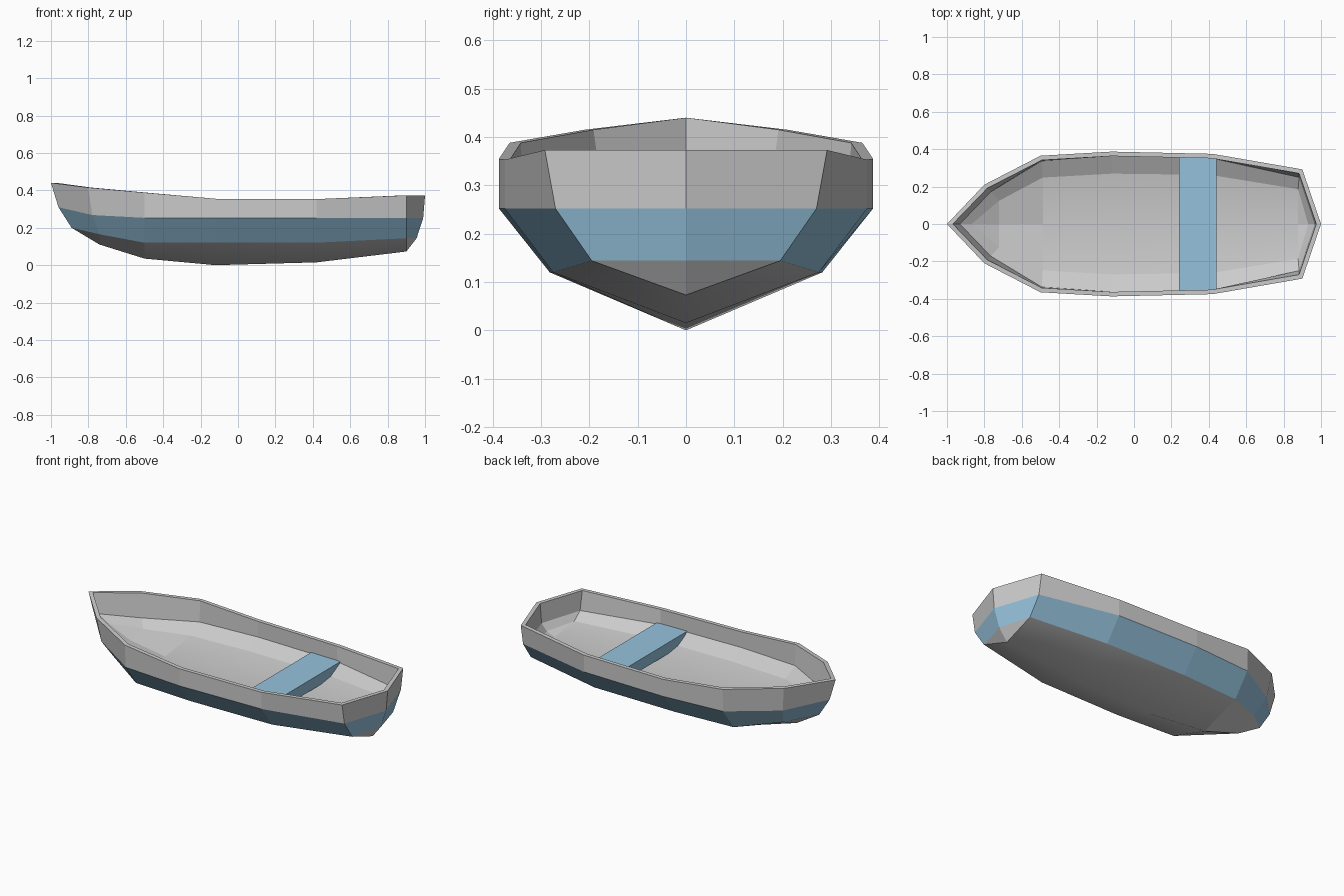
import bpy, bmesh
from mathutils import Vector

if "Cube" in bpy.data.objects:
    bpy.data.objects.remove(bpy.data.objects["Cube"])

# Half outlines from bow to stern: (x, y, z)
SHEER = [(-1, 0, .44), (-.8, .21, .415), (-.5, .365, .388), (-.12, .387, .355),
         (.42, .375, .353), (.9, .292, .373), (1, 0, .373)]
BAND = [(-.96, 0, .31), (-.78, .19, .268), (-.5, .36, .253), (-.12, .387, .252),
        (.42, .375, .252), (.9, .27, .252), (.99, 0, .252)]
CHINE = [(-.89, 0, .2), (-.74, .13, .165), (-.5, .26, .12), (-.12, .282, .12),
         (.42, .275, .12), (.9, .195, .144), (.955, 0, .144)]
KEEL = [(-.89, 0, .2), (-.74, 0, .11), (-.5, 0, .035), (-.12, 0, 0),
        (.42, 0, .015), (.9, 0, .073), (.9, 0, .073)]
THICK = .024
FLOOR_DEPTH = .36  # how far the raised inner floor follows the bottom

blue = bpy.data.materials.new("blue_paint")
blue.diffuse_color = (.3, .54, .72, 1)
blue.use_nodes = True
blue.node_tree.nodes["Principled BSDF"].inputs["Base Color"].default_value = blue.diffuse_color


def make(name, faces, mat=None):
    """Weld a list of (points, smooth) faces into one object."""
    bm = bmesh.new()
    for pts, smooth in faces:
        uniq = []
        for p in pts:
            if all((p - q).length > 1e-5 for q in uniq):
                uniq.append(p)
        if len(uniq) > 2:
            bm.faces.new([bm.verts.new(p) for p in uniq]).smooth = smooth
    bmesh.ops.remove_doubles(bm, verts=bm.verts, dist=1e-5)
    me = bpy.data.meshes.new(name)
    bm.to_mesh(me)
    bm.free()
    ob = bpy.data.objects.new(name, me)
    bpy.context.collection.objects.link(ob)
    if mat:
        me.materials.append(mat)
    return ob


def ring(half):
    pts = [Vector(p) for p in half]
    return pts + [Vector((p.x, -p.y, p.z)) for p in reversed(pts[1:-1])]


def strip(a, b, smooth=False, flip=False):
    """Faces between two rings; smooth applies to the middle of the boat only."""
    out = []
    for i in range(len(a)):
        j = (i + 1) % len(a)
        quad = [a[i], a[j], b[j], b[i]]
        mid = all(-.51 < p.x < .905 for p in quad)
        out.append((quad[::-1] if flip else quad, smooth and mid))
    return out


outer = [ring(h) for h in (SHEER, BAND, CHINE, KEEL)]
sides = [strip(outer[k], outer[k + 1], k == 2) for k in range(3)]

# Inner wall: the outer skin moved inwards along its vertex normals
temp = make("temp", sides[0] + sides[1] + sides[2])
bm = bmesh.new()
bm.from_mesh(temp.data)
bm.normal_update()


def inset(p):
    v = min(bm.verts, key=lambda w: (w.co - p).length)
    return v.co - v.normal * THICK * min(v.calc_shell_factor(), 1.6)


inner = [[inset(p) for p in r] for r in outer[:2]]
bm.free()
bpy.data.objects.remove(temp)
for p, q in zip(inner[0], outer[0]):
    p.z = q.z

# Inner floor: a flattened copy of the bottom
for r in outer[2:]:
    inner.append([Vector((p.x * .975, p.y * .955, w.z + FLOOR_DEPTH * (p.z - b.z)))
                  for p, b, w in zip(r, outer[1], inner[1])])

# Hull: grey topsides, bottom, flat rim and inner lining
lining = [f for k in range(3) for f in strip(inner[k], inner[k + 1], k == 2, True)]
make("hull", sides[0] + sides[2] + strip(inner[0], outer[0]) + lining)

# Painted band around the hull
make("painted_band", sides[1], blue)

# Seat: plank tapering down to follow the inner walls
top, low = [[Vector((x, y, z)) for x, y in ((.24, -w), (.24, w), (.44, w), (.44, -w))]
            for w, z in ((.355, .267), (.27, .2))]
make("seat", strip(top, low) + [(top[::-1], False), (low, False)], blue)
